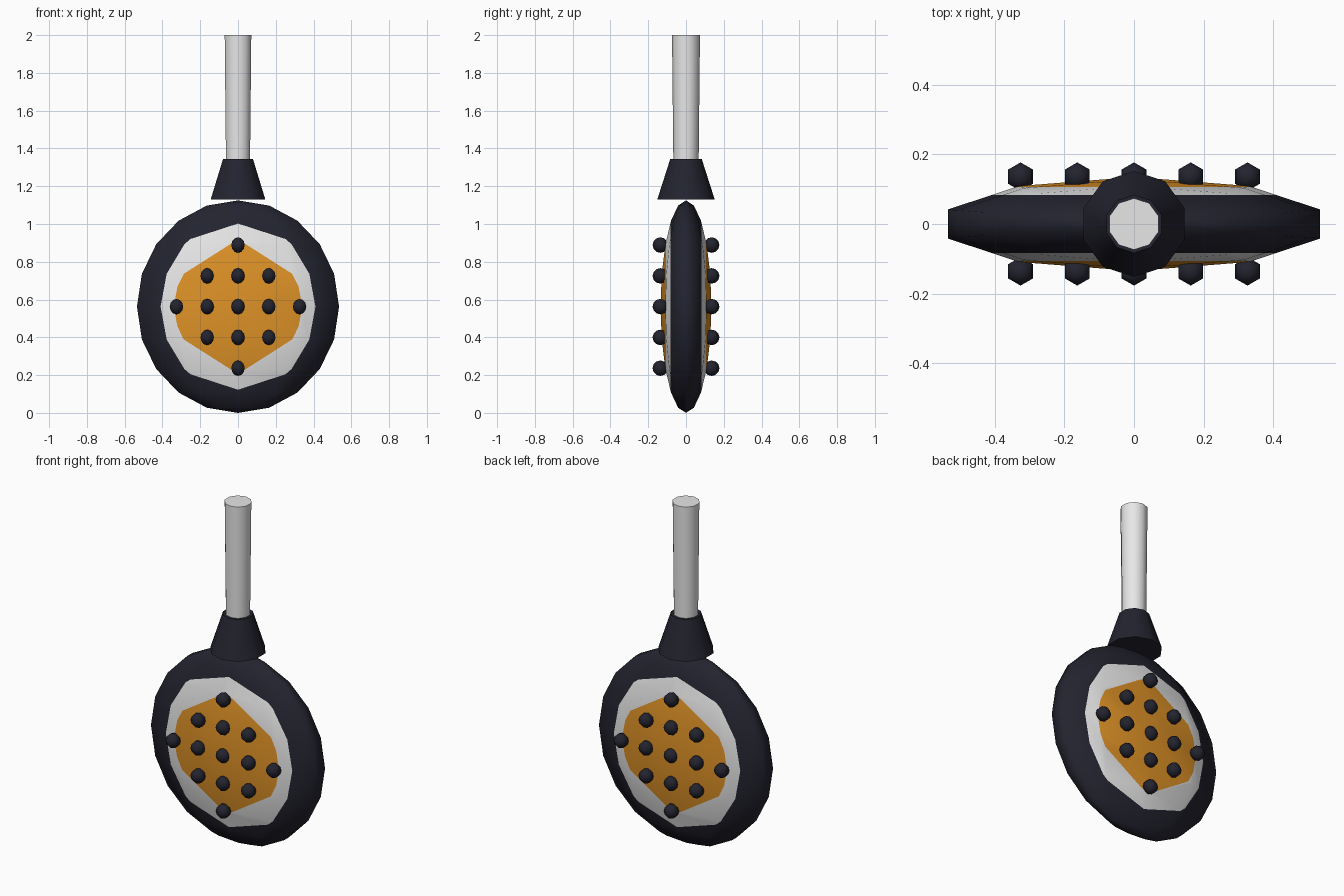
import bpy, bmesh
from math import sin, cos, pi

if "Cube" in bpy.data.objects:
    bpy.data.objects.remove(bpy.data.objects["Cube"])


def make_mat(name, rgb):
    m = bpy.data.materials.new(name)
    m.diffuse_color = (*rgb, 1.0)
    m.use_nodes = True
    m.node_tree.nodes["Principled BSDF"].inputs["Base Color"].default_value = m.diffuse_color
    return m


NAVY = make_mat("dark navy", (0.017, 0.017, 0.029))
WHITE = make_mat("off white", (0.80, 0.80, 0.80))
ORANGE = make_mat("orange", (0.74, 0.29, 0.02))


def lathe(profile, sides):
    """Revolve (radius, z) points around z, with a corner on the y axis."""
    bm = bmesh.new()
    rings = [[bm.verts.new((r * cos(pi / 2 + 2 * pi * i / sides),
                            r * sin(pi / 2 + 2 * pi * i / sides), z))
              for i in range(sides)] if r > 1e-6 else [bm.verts.new((0, 0, z))]
             for r, z in profile]
    for a, b in zip(rings, rings[1:]):
        for i in range(sides):
            j = (i + 1) % sides
            if len(a) == 1:
                bm.faces.new((a[0], b[j], b[i]))
            elif len(b) == 1:
                bm.faces.new((a[i], a[j], b[0]))
            else:
                bm.faces.new((a[i], a[j], b[j], b[i]))
    for ring in (rings[0], rings[-1]):
        if len(ring) > 1:
            bm.faces.new(ring)
    bmesh.ops.recalc_face_normals(bm, faces=bm.faces)
    return bm


def ball_profile(radius, rings):
    return [(radius * sin(pi * k / rings), -radius * cos(pi * k / rings))
            if 0 < k < rings else (0, -radius if k == 0 else radius)
            for k in range(rings + 1)]


def finish(bm, name, mats, loc=(0, 0, 0), angle=None):
    mesh = bpy.data.meshes.new(name)
    bm.to_mesh(mesh)
    bm.free()
    for m in mats:
        mesh.materials.append(m)
    ob = bpy.data.objects.new(name, mesh)
    ob.location = loc
    bpy.context.collection.objects.link(ob)
    bpy.ops.object.select_all(action='DESELECT')
    ob.select_set(True)
    bpy.context.view_layer.objects.active = ob
    if angle:
        bpy.ops.object.shade_smooth_by_angle(angle=angle)
    else:
        bpy.ops.object.shade_smooth()
    return ob


# Flattened head, cut into colour bands by depth
R, CZ, DEPTH = 0.5625, 0.5625, 0.135
bm = lathe(ball_profile(R, 10), 10)
bmesh.ops.scale(bm, vec=(1, DEPTH / R, 1), verts=bm.verts)
BANDS = (0.083, 0.106)
for d in BANDS:
    for s in (-1, 1):
        bmesh.ops.bisect_plane(bm, geom=bm.verts[:] + bm.edges[:] + bm.faces[:],
                               plane_co=(0, s * d, 0), plane_no=(0, 1, 0))
for f in bm.faces:
    y = abs(f.calc_center_median().y)
    f.material_index = sum(y > d for d in BANDS)
finish(bm, "head", (NAVY, WHITE, ORANGE), (0, 0, CZ))

# Studs on both faces: a 3 x 3 block plus one at each end of the cross
STEP = 0.163
spots = [(i, j) for i in (-1, 0, 1) for j in (-1, 0, 1)]
spots += [(-2, 0), (2, 0), (0, -2), (0, 2)]
for side, sy in (("front", -1), ("back", 1)):
    for i, j in spots:
        finish(lathe(ball_profile(0.041, 6), 6), side + "_stud", (NAVY,),
               (i * STEP, sy * 0.136, CZ + j * STEP))

# Flared collar and tapered handle
finish(lathe([(0.152, 1.13), (0.083, 1.345)], 10), "collar", (NAVY,), angle=0.8)
finish(lathe([(0.067, 1.33), (0.074, 2.0)], 10), "handle", (WHITE,), angle=0.8)
